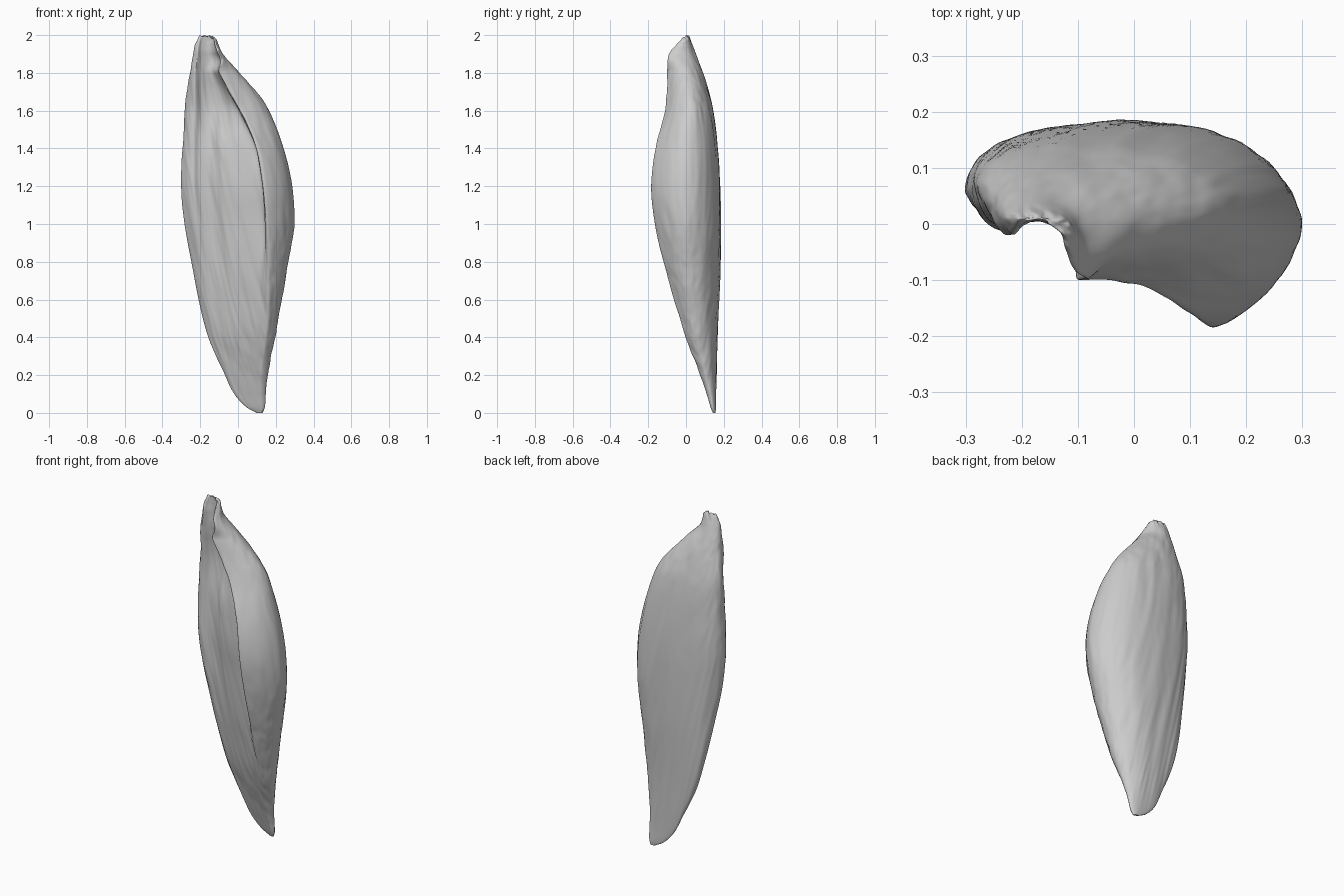
import bpy, bmesh, math
from mathutils import Vector, noise

if "Cube" in bpy.data.objects:
    bpy.data.objects.remove(bpy.data.objects["Cube"])

# Extents at each height: z, x min, x max, y front, y back
ROWS = [
    (0.00, .10, .13, .142, .156), (0.03, .045, .142, .13, .159), (0.10, -.02, .147, .11, .16),
    (0.20, -.07, .157, .075, .162), (0.40, -.155, .197, .00, .167), (0.60, -.207, .232, -.06, .175),
    (0.80, -.245, .268, -.12, .182), (1.00, -.28, .297, -.165, .184), (1.20, -.299, .287, -.185, .181),
    (1.40, -.295, .243, -.16, .168), (1.60, -.28, .165, -.112, .145), (1.70, -.27, .097, -.10, .121),
    (1.80, -.255, .008, -.10, .09), (1.90, -.238, -.08, -.09, .053), (1.95, -.228, -.103, -.05, .034),
    (1.98, -.213, -.115, -.02, .022), (2.00, -.195, -.145, .00, .012)]

# Matching cross-sections, from the left edge over the back, right lobe and grooved front
LOW = [(-.155, .12), (-.14, .145), (-.08, .16), (.03, .165), (.1, .155), (.17, .12),
       (.2, .07), (.19, .03), (.155, 0), (.13, .005), (.1, .01), (.05, .025),
       (0, .04), (-.03, .05), (-.06, .06), (-.09, .075), (-.12, .085), (-.14, .1)]
MID = [(-.3, .07), (-.275, .125), (-.2, .165), (-.02, .187), (.14, .165), (.25, .1),
       (.3, 0), (.258, -.105), (.155, -.185), (.138, -.145), (.13, -.095), (.03, -.075),
       (-.07, -.045), (-.115, -.015), (-.155, .005), (-.2, .005), (-.235, -.01), (-.275, .018)]
HIGH = [(-.255, .04), (-.24, .065), (-.2, .085), (-.12, .09), (-.05, .07), (-.01, .04),
        (.008, 0), (-.015, -.055), (-.09, -.1), (-.103, -.085), (-.106, -.06), (-.112, -.03),
        (-.125, -.005), (-.145, .01), (-.17, .014), (-.2, 0), (-.225, -.022), (-.245, 0)]
TIP = [(-.238, .015), (-.23, .035), (-.205, .05), (-.17, .055), (-.135, .043), (-.108, .025),
       (-.09, 0), (-.08, -.045), (-.092, -.09), (-.104, -.082), (-.106, -.06), (-.11, -.03),
       (-.122, -.005), (-.14, .01), (-.165, .013), (-.195, 0), (-.215, -.02), (-.23, -.005)]
SUB, RINGS = 10, 200


def smooth(a, b, t):
    t = max(0, min(1, (t - a) / (b - a)))
    return t * t * (3 - 2 * t)


def fit(pts, x0, x1, y0, y1):
    """Stretch a section into the given box."""
    xs, ys = [p[0] for p in pts], [p[1] for p in pts]
    ax, bx, ay, by = min(xs), max(xs), min(ys), max(ys)
    return [(x0 + (x1 - x0) * (x - ax) / (bx - ax), y0 + (y1 - y0) * (y - ay) / (by - ay)) for x, y in pts]


def refine(pts):
    """Closed Catmull-Rom curve through the section points."""
    out, n = [], len(pts)
    for i in range(n):
        a, b, c, d = (Vector(pts[(i + k) % n]) for k in (-1, 0, 1, 2))
        for s in range(SUB):
            t = s / SUB
            out.append(.5 * (2 * b + (c - a) * t + (2 * a - 5 * b + 4 * c - d) * t * t
                             + (3 * b - a - 3 * c + d) * t ** 3))
    return out


def extents(z):
    """Smooth Hermite interpolation of the extents table."""
    i = next((k for k in range(len(ROWS) - 2) if z <= ROWS[k + 1][0]), len(ROWS) - 2)
    p, q = ROWS[i], ROWS[i + 1]
    o, r = ROWS[max(i - 1, 0)], ROWS[min(i + 2, len(ROWS) - 1)]
    h = q[0] - p[0]
    t = (z - p[0]) / h
    res = []
    for k in range(1, 5):
        m0, m1 = (q[k] - o[k]) / (q[0] - o[0]) * h, (r[k] - p[k]) / (r[0] - p[0]) * h
        res.append((2 * t**3 - 3 * t * t + 1) * p[k] + (t**3 - 2 * t * t + t) * m0
                   + (3 * t * t - 2 * t**3) * q[k] + (t**3 - t * t) * m1)
    return res


shapes = [fit(s, 0, 1, 0, 1) for s in (LOW, MID, HIGH, TIP)]


def section(z):
    blends = (smooth(.4, 1.1, z), smooth(1.35, 1.83, z), smooth(1.8, 1.9, z))
    pts = [Vector(p) for p in shapes[0]]
    for shape, w in zip(shapes[1:], blends):
        pts = [p.lerp(Vector(q), w) for p, q in zip(pts, shape)]
    return fit(refine(pts), *extents(z))


# Muscle belly: loft of the sections with slanted fibre streaks
bm = bmesh.new()
loops = []
for j in range(RINGS + 1):
    u = j / RINGS
    z = 2 * (u - .6 * math.sin(2 * math.pi * u) / (2 * math.pi))
    pts = section(z)
    n = len(pts)
    fade = smooth(0, .3, z) * smooth(0, .2, 2 - z)
    ring = []
    for i, (x, y) in enumerate(pts):
        ax, ay = pts[i - 1]
        bx, by = pts[(i + 1) % n]
        nrm = Vector((ay - by, bx - ax))
        nrm = nrm.normalized() if nrm.length > 1e-9 else Vector((0, 0))
        s = noise.noise(Vector((x * 22 + z * 5, y * 22, z * 1.6)))
        s += .6 * noise.noise(Vector((x * 50 + z * 11, y * 50, z * 2.5 + 9)))
        x, y = Vector((x, y)) + nrm * s * .004 * fade
        # ragged tendon end
        top = smooth(1.93, 2, z) * .02 * noise.noise(Vector((x * 60, y * 60, 3)))
        ring.append(bm.verts.new((x, y, min(2, z + top))))
    loops.append(ring)
for a, b in zip(loops, loops[1:]):
    for i in range(n):
        k = (i + 1) % n
        bm.faces.new((a[i], a[k], b[k], b[i]))
# End caps
bm.faces.new(loops[0])
bm.faces.new(loops[-1][::-1])
bmesh.ops.recalc_face_normals(bm, faces=bm.faces)

mesh = bpy.data.meshes.new("muscle_belly")
bm.to_mesh(mesh)
bm.free()
obj = bpy.data.objects.new("muscle_belly", mesh)
bpy.context.collection.objects.link(obj)
bpy.context.view_layer.objects.active = obj
obj.select_set(True)
bpy.ops.object.shade_smooth_by_angle(angle=math.radians(50))
